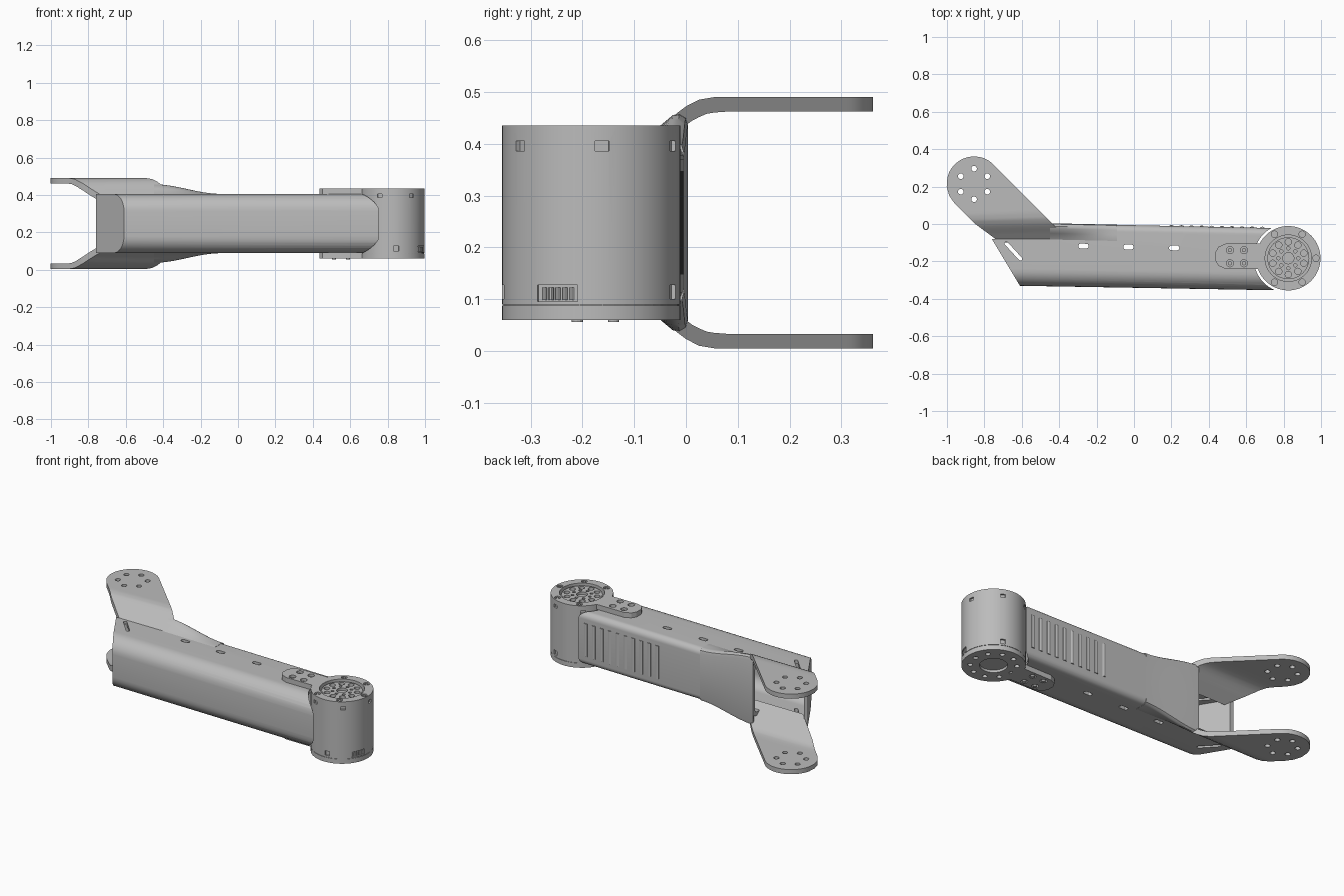
import bpy, bmesh, math
from math import sin, cos, pi, radians
from mathutils import Vector

if "Cube" in bpy.data.objects:
    bpy.data.objects.remove(bpy.data.objects["Cube"])

MID = 0.2475                      # height of the mirror plane
MOTOR = (0.825, -0.183)           # motor axis
FORK = (-0.855, 0.214)            # fork eye axis

metal = bpy.data.materials.new("grey_metal")
metal.use_nodes = True
metal.diffuse_color = (0.5, 0.5, 0.5, 1)
metal.node_tree.nodes["Principled BSDF"].inputs["Base Color"].default_value = (0.5, 0.5, 0.5, 1)


def finish(name, bm):
    bmesh.ops.recalc_face_normals(bm, faces=bm.faces)
    me = bpy.data.meshes.new(name)
    bm.to_mesh(me)
    bm.free()
    ob = bpy.data.objects.new(name, me)
    bpy.context.collection.objects.link(ob)
    me.materials.append(metal)
    return ob


def activate(ob):
    bpy.ops.object.select_all(action='DESELECT')
    ob.select_set(True)
    bpy.context.view_layer.objects.active = ob


def smooth(ob, angle=30):
    activate(ob)
    bpy.ops.object.shade_smooth_by_angle(angle=radians(angle))
    return ob


def apply(ob, kind, **props):
    mod = ob.modifiers.new(kind.lower(), kind)
    for key, value in props.items():
        setattr(mod, key, value)
    activate(ob)
    bpy.ops.object.modifier_apply(modifier=mod.name)


def cut(ob, cutter, operation='DIFFERENCE'):
    apply(ob, 'BOOLEAN', object=cutter, operation=operation, solver='EXACT')
    bpy.data.objects.remove(cutter)


def circle(c, r, n=32, a0=0, a1=2 * pi):
    return [(c[0] + r * cos(a0 + (a1 - a0) * i / n), c[1] + r * sin(a0 + (a1 - a0) * i / n)) for i in range(n)]


def ring(c, r, n, start=0):
    return circle(c, r, n, radians(start), radians(start) + 2 * pi)


def slot(c, length, r, angle=0):
    d = Vector((cos(angle), sin(angle))) * (length / 2 - r)
    return [p for s in (1, -1) for p in
            circle((c[0] + s * d.x, c[1] + s * d.y), r, 8, angle - s * pi / 2, angle - s * pi / 2 + pi + 0.01)]


def prisms(name, outlines, z0, z1):
    bm = bmesh.new()
    for pts in outlines:
        lo, hi = ([bm.verts.new((x, y, z)) for x, y in pts] for z in (z0, z1))
        bm.faces.new(lo)
        bm.faces.new(hi)
        for i in range(len(pts)):
            j = (i + 1) % len(pts)
            bm.faces.new((lo[i], lo[j], hi[j], hi[i]))
    return finish(name, bm)


def rect(x0, x1, y0, y1):
    return [(x0, y0), (x1, y0), (x1, y1), (x0, y1)]


# Tapered beam with rounded corners and a slanted end
def beam(name, inset):
    def section(x):
        t = (x + 0.8) / 1.6
        front, back = -0.327 - 0.028 * t + inset, 0.01 - 0.033 * t - inset
        half, out = 0.1575 - inset, []
        for y, sy, sz, r in ((front, 1, -1, 0.09), (back, -1, -1, 0.035), (back, -1, 1, 0.035), (front, 1, 1, 0.09)):
            r = max(r - inset, 0.012)
            a = {(1, -1): pi, (-1, -1): 1.5 * pi, (-1, 1): 0, (1, 1): pi / 2}[(sy, sz)]
            for i in range(9):
                b = a + pi / 2 * i / 8
                out.append((x, y + sy * r + r * cos(b), MID + sz * (half - r) + r * sin(b)))
        return out
    bm = bmesh.new()
    a, b = ([bm.verts.new(p) for p in section(x)] for x in (-0.8, 0.8))
    for i in range(len(a)):
        j = (i + 1) % len(a)
        bm.faces.new((a[i], a[j], b[j], b[i]))
    bm.faces.new(a)
    bm.faces.new(b)
    n = Vector((-0.25, -0.15, 0)).normalized()
    res = bmesh.ops.bisect_plane(bm, geom=bm.verts[:] + bm.edges[:] + bm.faces[:], plane_no=n,
                                 plane_co=Vector((-0.76, -0.08, 0)) - n * inset, clear_outer=True)
    bmesh.ops.holes_fill(bm, edges=[e for e in res["geom_cut"] if isinstance(e, bmesh.types.BMEdge)])
    return finish(name, bm)


body = beam("arm_body", 0)
cut(body, beam("cavity", 0.022))
cut(body, prisms("fork_opening", [rect(-1, -0.45, -0.08, 0.2)], -1, 1))
cut(body, prisms("motor_clearance", [circle(MOTOR, 0.185, 64)], -1, 1))
cut(body, prisms("side_slots", [slot((x, y), 0.055, 0.013) for x, y in ((-0.27, -0.118), (-0.03, -0.123), (0.215, -0.128))]
                 + [slot((-0.645, -0.145), 0.13, 0.01, radians(-47))], -1, 1))
smooth(body)

# Flared back cover that spreads towards the fork
bm = bmesh.new()
rows = []
for i in range(17):
    t = i / 16
    x = -0.45 + 0.36 * t
    grow = 0.052 * (1 - t * t * (3 - 2 * t))
    half = [(-0.095, 0.153), (-0.08, 0.1585), (-0.05, 0.1585 + grow * 0.55), (-0.025, 0.1585 + grow * 0.95),
            (-0.012, 0.158 + grow), (0, 0.15 + grow), (0.004, 0.135 + grow)]
    pts = half + [(y, -h) for y, h in reversed(half)]
    rows.append([bm.verts.new((x, y - 0.008 * t, MID + h)) for y, h in pts])
for a, b in zip(rows, rows[1:]):
    for k in range(len(a) - 1):
        bm.faces.new((a[k], a[k + 1], b[k + 1], b[k]))
flare = finish("flared_cover", bm)
apply(flare, 'SOLIDIFY', thickness=0.012, offset=-1)
smooth(flare, 40)

# Louvres on the back cover
bm = bmesh.new()
for i in range(10):
    x, y = 0.2 + 0.054 * i, -0.0125 - 0.001 * i
    rib = bmesh.ops.create_cone(bm, cap_ends=True, segments=12, radius1=0.012, radius2=0.012, depth=0.2)["verts"]
    for v in rib:
        taper = 0.6 if abs(v.co.z) > 0.099 else 1
        v.co = (x + v.co.x, y + v.co.y * taper, MID + v.co.z)
smooth(finish("vent_louvres", bm))


# Bent fork plates: rounded eye, straight edges, bend down onto the body
def fork_height(y):
    knots = [(-0.12, 0.372), (-0.08, 0.405), (-0.045, 0.434), (-0.02, 0.457), (0, 0.472), (0.025, 0.485), (0.055, 0.49), (1, 0.49)]
    for (y0, z0), (y1, z1) in zip(knots, knots[1:]):
        if y <= y1:
            return z0 + (z1 - z0) * (y - y0) / (y1 - y0)


def fork_edges(y):
    r, dy = 0.147, y - FORK[1]
    arc = math.sqrt(max(r * r - dy * dy, 0.00002))
    k = r * 0.7071
    left = FORK[0] - arc if dy > -k else max(FORK[0] - k - (dy + k), -0.866 - (y - 0.013) * 1.35)
    right = FORK[0] + arc if dy > k else FORK[0] + k - (dy - k)
    return left, right


levels = [-0.1, -0.08, -0.06, -0.045, -0.03, -0.015, 0, 0.012, 0.025, 0.04, 0.055, 0.08, 0.11, 0.15, 0.2, 0.25]
levels += [FORK[1] + 0.147 * sin(radians(a)) for a in range(25, 91, 5)]
for name, side in (("upper", 1), ("lower", -1)):
    bm = bmesh.new()
    rows = []
    for y in levels:
        top, bottom = fork_height(y) - MID, fork_height(y - (0.011 if y < 0.07 else 0)) - 0.028 - MID
        l, r = fork_edges(y)
        rows.append([bm.verts.new((x, y, MID + side * h)) for x, h in ((l, top), (r, top), (r, bottom), (l, bottom))])
    for a, b in zip(rows, rows[1:]):
        for k in range(4):
            bm.faces.new((a[k], a[(k + 1) % 4], b[(k + 1) % 4], b[k]))
    bm.faces.new(rows[0])
    bm.faces.new(rows[-1])
    plate = finish(name + "_fork_plate", bm)
    cut(plate, prisms("eye_holes", [circle(p, 0.015, 16) for p in ring(FORK, 0.082, 6, 30)], -1, 1))
    smooth(plate)

    # Bracket joining motor and beam
    z = MID + side * 0.172
    tab = prisms(name + "_bracket", [[(0.7, -0.105), (0.49, -0.105), (0.452, -0.122), (0.435, -0.15), (0.435, -0.195),
                 (0.452, -0.224), (0.49, -0.24), (0.7, -0.24)]], z - 0.0155, z + 0.0155)
    holes = [(x, y) for x in (0.513, 0.588) for y in (-0.14, -0.21)]
    cut(tab, prisms("tab_holes", [circle(p, 0.019, 16) for p in holes], z - 0.1, z + 0.1))
    prisms(name + "_bracket_screws", [circle(p, 0.011, 12) for p in holes], z - 0.02, z + 0.004)

# Motor housing with recessed face, windows and connector
motor = prisms("motor_housing", [circle(MOTOR, 0.172, 64)], 0.09, 0.435)
cut(motor, prisms("face_recess", [circle(MOTOR, 0.124, 48)], 0.405, 0.6))
cut(motor, prisms("rim_screws", [circle(p, 0.017, 16) for p in ring(MOTOR, 0.148, 6)], 0.425, 0.6))


def windows(angles, width, z0, z1):
    out = []
    for a in angles:
        d, t = Vector((cos(radians(a)), sin(radians(a)))), Vector((-sin(radians(a)), cos(radians(a))))
        c = Vector(MOTOR)
        out.append([tuple(c + d * r + t * w) for r, w in
                    ((0.162, -width), (0.2, -width), (0.2, width), (0.162, width))])
    return prisms("windows", out, z0, z1)


cut(motor, windows([7 + 60 * i for i in range(6)], 0.014, 0.386, 0.405))
cut(motor, windows([-23], 0.042, 0.095, 0.127))
cut(motor, windows([67, -83], 0.014, 0.1, 0.127))
smooth(motor)
prisms("connector_pins", [circle((MOTOR[0] + 0.164 * cos(radians(a)), MOTOR[1] + 0.164 * sin(radians(a))), 0.005, 8)
                          for a in (-33, -28, -23, -18, -13)], 0.098, 0.122)
base = prisms("motor_base", [circle(MOTOR, 0.172, 64)], 0.06, 0.088)
cut(base, prisms("base_recess", [circle(MOTOR, 0.075, 32)] + [circle(p, 0.014, 16) for p in ring(MOTOR, 0.125, 10)], 0, 0.075))
smooth(base)
prisms("motor_seam", [circle(MOTOR, 0.169, 48)], 0.086, 0.092)

# Output disc with rings of screw holes
disc = prisms("output_disc", [circle(MOTOR, 0.112, 48)], 0.4, 0.425)
cut(disc, prisms("disc_holes", [circle(p, 0.017, 16) for p in ring(MOTOR, 0.087, 10, 18)]
                 + [circle(p, 0.009, 12) for p in ring(MOTOR, 0.053, 8)] + [circle(MOTOR, 0.03, 24)], 0.41, 0.6))
smooth(disc)
prisms("rim_bolts", [circle(p, 0.009, 6) for p in ring(MOTOR, 0.148, 6)], 0.42, 0.433)
